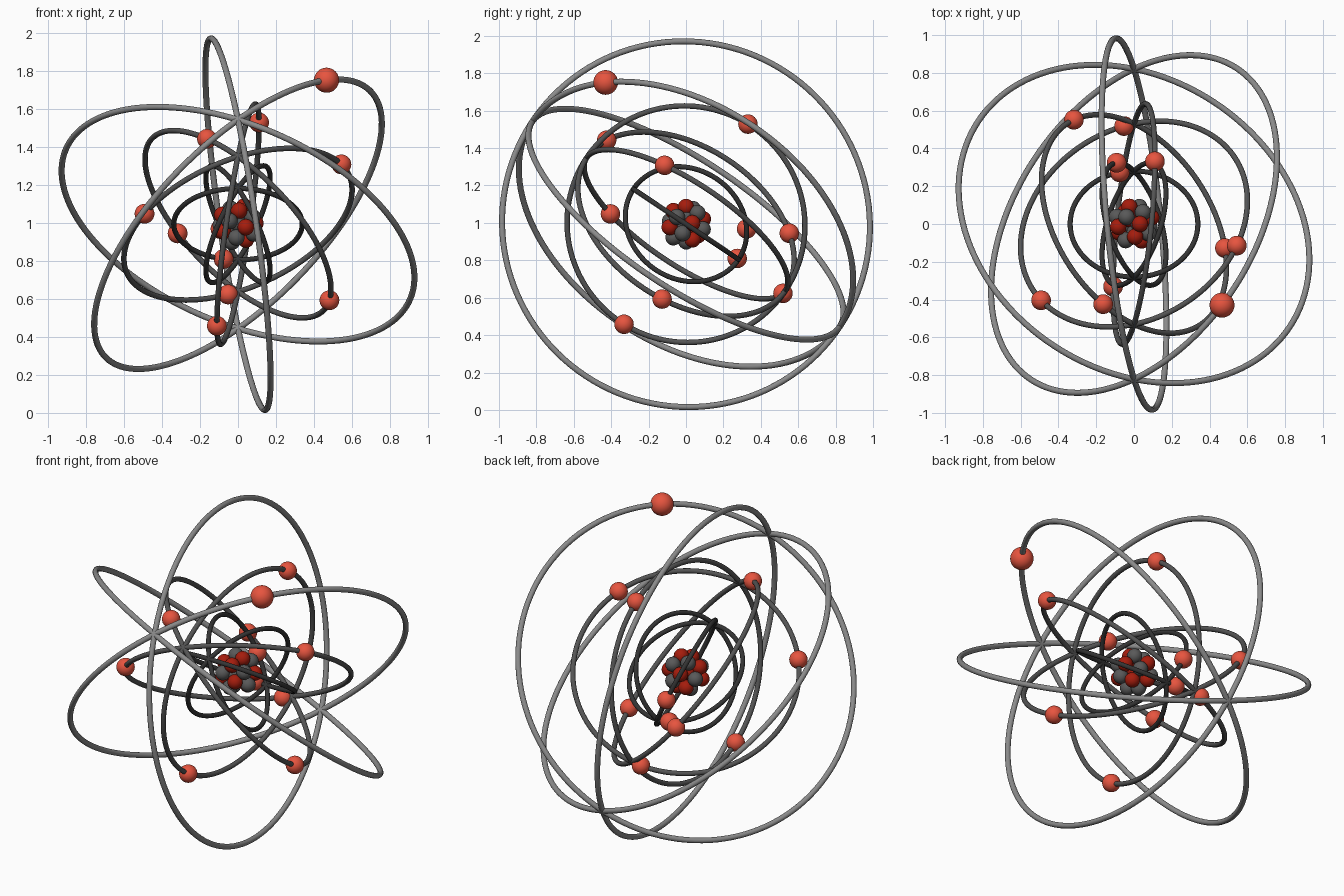
import bpy
from math import sin, cos, pi, radians, sqrt
from mathutils import Vector

if "Cube" in bpy.data.objects:
    bpy.data.objects.remove(bpy.data.objects["Cube"])

CENTRE = Vector((0, 0, 0.993))
U = Vector((0, -0.831, 0.556))   # axis shared by all orbits
V = Vector((0, 0.556, 0.831))
X = Vector((1, 0, 0))


def material(name, rgb):
    m = bpy.data.materials.new(name)
    m.diffuse_color = (*rgb, 1)
    m.use_nodes = True
    m.node_tree.nodes["Principled BSDF"].inputs["Base Color"].default_value = m.diffuse_color
    return m


electron_red = material("electron_red", (0.80, 0.09, 0.05))
proton_red = material("proton_red", (0.38, 0.012, 0.004))
neutron_grey = material("neutron_grey", (0.10, 0.10, 0.10))


def finish(name, mat):
    ob = bpy.context.object
    ob.name = name
    ob.data.materials.append(mat)
    bpy.ops.object.shade_smooth()


def ball(name, pos, r, mat):
    bpy.ops.mesh.primitive_uv_sphere_add(segments=32, ring_count=16, radius=r,
                                         location=CENTRE + pos)
    finish(name, mat)


def orbit(name, R, tube, tilt, mat):
    a = radians(tilt)
    normal = X * cos(a) + V * sin(a)
    bpy.ops.mesh.primitive_torus_add(
        major_radius=R, minor_radius=tube, major_segments=128, minor_segments=16,
        location=CENTRE, rotation=normal.to_track_quat('Z', 'Y').to_euler())
    finish(name, mat)


# shells: name, radius, tube radius, grey, electron radius, {orbit tilt: electron angles}
shells = [
    ("inner", 0.338, 0.0135, 0.035, 0.052, {30: [147], 90: [167], -30: []}),
    ("middle", 0.639, 0.0145, 0.09, 0.052,
     {-10: [88, 268], -70: [65, 185, 305], 50: [19.5, 139.5, 259.5]}),
    ("outer", 0.988, 0.016, 0.26, 0.066, {10: [], 70: [], 130: [-38]}),
]
for name, R, tube, grey, er, orbits in shells:
    mat = material(name + "_orbit_grey", (grey,) * 3)
    for i, (tilt, angles) in enumerate(orbits.items(), 1):
        orbit(f"{name}_orbit_{i}", R, tube, tilt, mat)
        a = radians(tilt)
        W = V * cos(a) - X * sin(a)
        for k, t in enumerate(angles, 1):
            t = radians(t)
            ball(f"{name}_electron_{i}_{k}", (U * cos(t) + W * sin(t)) * R, er, electron_red)


# nucleus: layers of balls spread evenly over two spheres
def cluster(count, radius, start):
    for i in range(count):
        z = 1 - (2 * i + 1) / count
        r, a = sqrt(1 - z * z), i * pi * (3 - sqrt(5))
        red = (i + start) % 2 == 0
        ball(f"{'proton' if red else 'neutron'}_{start + i}",
             Vector((r * cos(a), r * sin(a), z)) * radius, 0.043,
             proton_red if red else neutron_grey)


cluster(18, 0.098, 0)
cluster(5, 0.045, 19)
